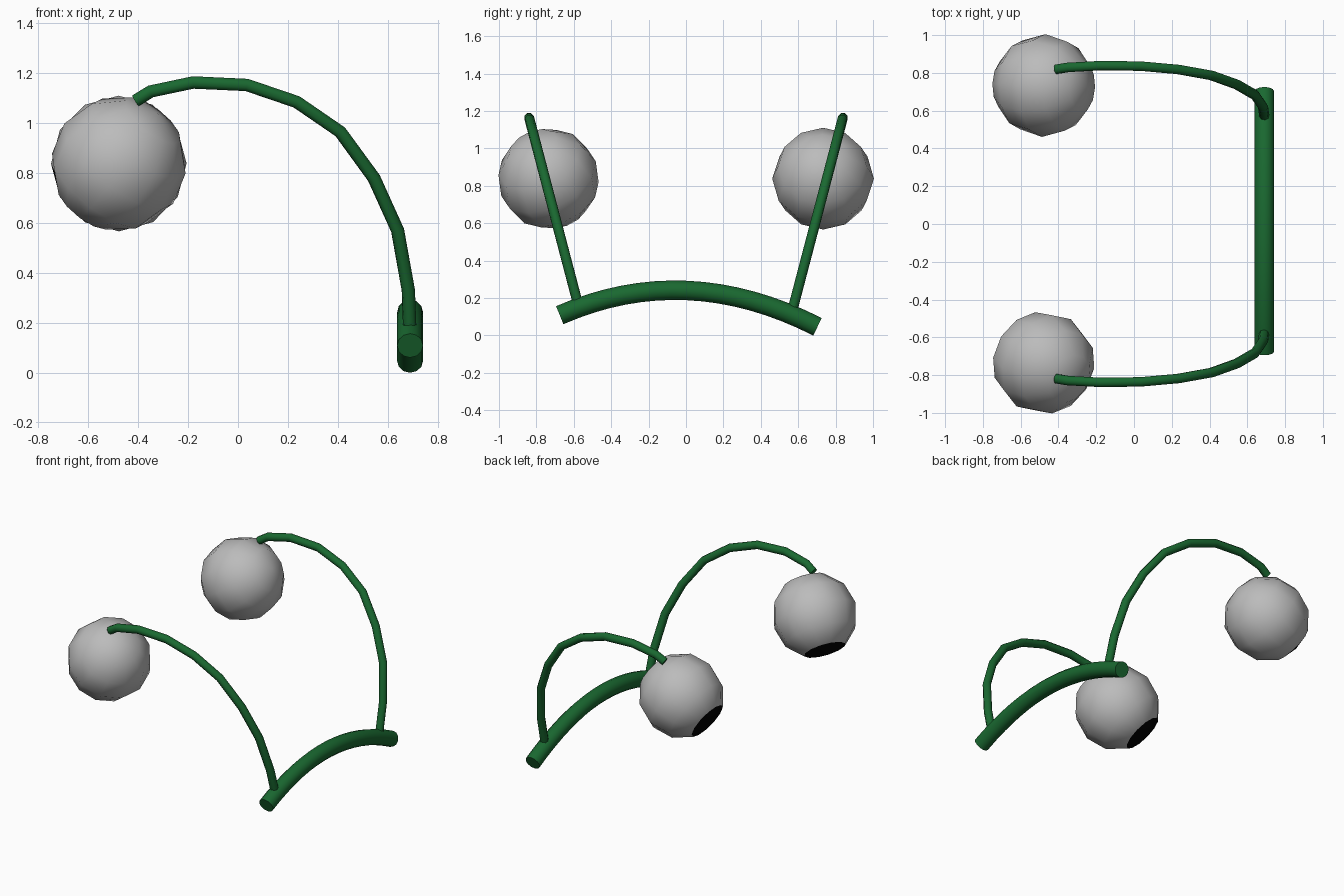
import bpy, math
from mathutils import Vector

if "Cube" in bpy.data.objects:
    bpy.data.objects.remove(bpy.data.objects["Cube"])


def material(name, rgb):
    m = bpy.data.materials.new(name)
    m.diffuse_color = (*rgb, 1)
    m.use_nodes = True
    m.node_tree.nodes["Principled BSDF"].inputs["Base Color"].default_value = m.diffuse_color
    return m


green = material("green", (0.01, 0.14, 0.03))
grey = material("grey", (0.5, 0.5, 0.5))
black = material("black", (0, 0, 0))


def tube(name, points, radius, resolution):
    """Round capped tube swept along a path."""
    cu = bpy.data.curves.new(name, 'CURVE')
    cu.dimensions = '3D'
    cu.bevel_depth = radius
    cu.bevel_resolution = resolution
    cu.use_fill_caps = True
    sp = cu.splines.new('POLY')
    sp.points.add(len(points) - 1)
    for p, co in zip(sp.points, points):
        p.co = (*co, 1)
    ob = bpy.data.objects.new(name, cu)
    bpy.context.collection.objects.link(ob)
    bpy.ops.object.select_all(action='DESELECT')
    ob.select_set(True)
    bpy.context.view_layer.objects.active = ob
    bpy.ops.object.convert(target='MESH')
    ob = bpy.context.object
    ob.data.materials.clear()
    ob.data.materials.append(green)
    bpy.ops.object.shade_smooth_by_angle(angle=math.radians(50))
    return ob


# Curved base bar
a, c, b = Vector((0.69, -0.675, 0.108)), Vector((0.69, 0, 0.403)), Vector((0.69, 0.703, 0.046))
bar = [a * (1 - t) ** 2 + c * 2 * t * (1 - t) + b * t * t for t in [i / 16 for i in range(17)]]
tube("base_bar", bar, 0.052, 4)

# Arched stalks, each lying in a plane leaning outwards
arch = [(0.69, 0.14), (0.683, 0.33), (0.64, 0.57), (0.545, 0.78), (0.41, 0.965),
        (0.235, 1.085), (0.035, 1.153), (-0.18, 1.163), (-0.35, 1.127), (-0.41, 1.09)]
for side, label in ((-1, "front"), (1, "back")):
    tube(label + "_stalk",
         [(x, side * (0.573 + 0.262 * (z - 0.15)), z) for x, z in arch], 0.027, 2)

# Eyeballs: the pole of each sphere is the dark pupil, aimed in its own direction
for label, y, gaze in (("front", -0.735, (-0.58, 0.36, -0.73)),
                       ("back", 0.733, (-0.86, 0.03, -0.50))):
    bpy.ops.mesh.primitive_uv_sphere_add(segments=12, ring_count=6, radius=0.272,
                                         location=(-0.478, y, 0.838))
    eye = bpy.context.object
    eye.name = label + "_eyeball"
    eye.rotation_euler = Vector(gaze).to_track_quat('Z', 'Y').to_euler()
    eye.data.materials.append(grey)
    eye.data.materials.append(black)
    for f in eye.data.polygons:
        f.use_smooth = True
        if f.center.z > 0.272 * 0.88:
            f.material_index = 1
